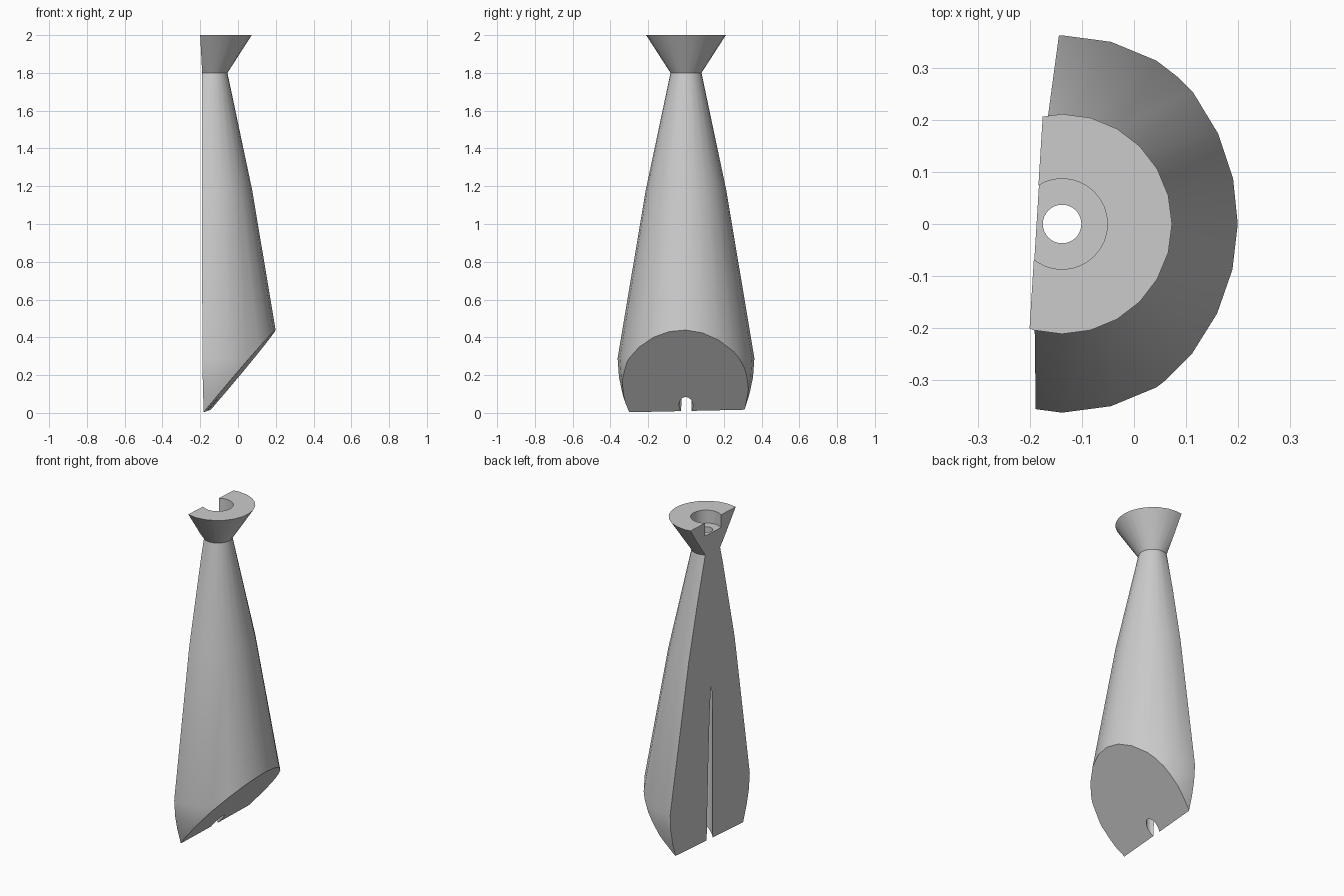
import bpy, bmesh, math

if "Cube" in bpy.data.objects:
    bpy.data.objects.remove(bpy.data.objects["Cube"])

AXIS_X = -0.138

grey = bpy.data.materials.new("plain grey")
grey.diffuse_color = (0.6, 0.6, 0.6, 1)
grey.use_nodes = True
grey.node_tree.nodes["Principled BSDF"].inputs["Base Color"].default_value = grey.diffuse_color


def lathe(profile, segments):
    """Closed solid of revolution about the vertical bore axis."""
    bm = bmesh.new()
    rings = []
    for r, z in profile:
        rings.append([bm.verts.new((AXIS_X + r * math.cos(math.tau * i / segments),
                                    r * math.sin(math.tau * i / segments), z))
                      for i in range(segments)])
    for a, b in zip(rings, rings[1:]):
        for i in range(segments):
            j = (i + 1) % segments
            bm.faces.new((a[i], a[j], b[j], b[i]))
    bm.faces.new(rings[0][::-1])
    bm.faces.new(rings[-1])
    return bm


def slice_off(bm, point, normal):
    """Remove everything on the normal side of a plane and cap the cut."""
    geom = bm.verts[:] + bm.edges[:] + bm.faces[:]
    bmesh.ops.bisect_plane(bm, geom=geom, dist=1e-6, plane_co=point,
                           plane_no=normal, clear_outer=True)
    rim = [e for e in bm.edges if e.is_boundary]
    bmesh.ops.edgeloop_fill(bm, edges=rim)


def finish(name, bm):
    bmesh.ops.recalc_face_normals(bm, faces=bm.faces[:])
    mesh = bpy.data.meshes.new(name)
    bm.to_mesh(mesh)
    bm.free()
    mesh.materials.append(grey)
    ob = bpy.data.objects.new(name, mesh)
    bpy.context.collection.objects.link(ob)
    return ob


# Tapered body with rounded foot and flared collar
bm = lathe([(0.262, -0.1), (0.305, 0.0), (0.336, 0.1), (0.355, 0.19),
            (0.362, 0.29), (0.213, 1.18), (0.082, 1.8), (0.211, 2.0)], 24)
# Leaning flat back, then slanted underside
slice_off(bm, (-0.163, 0, 0), (-1, 0.062, -0.0125))
slice_off(bm, (0, 0, 0.203), (1.183, -0.051, -1))
body = finish("tapered_body", bm)

# Through bore with a wider recess in the collar
cutter = finish("bore_cutter", lathe(
    [(0.037, -0.5), (0.037, 1.92), (0.087, 1.92), (0.087, 2.5)], 32))
cutter.hide_render = True

bpy.context.view_layer.objects.active = body
body.select_set(True)
mod = body.modifiers.new("bore", 'BOOLEAN')
mod.operation = 'DIFFERENCE'
mod.solver = 'EXACT'
mod.object = cutter
bpy.ops.object.modifier_apply(modifier=mod.name)
bpy.data.objects.remove(cutter)

bpy.ops.object.shade_smooth_by_angle(angle=math.radians(30))
